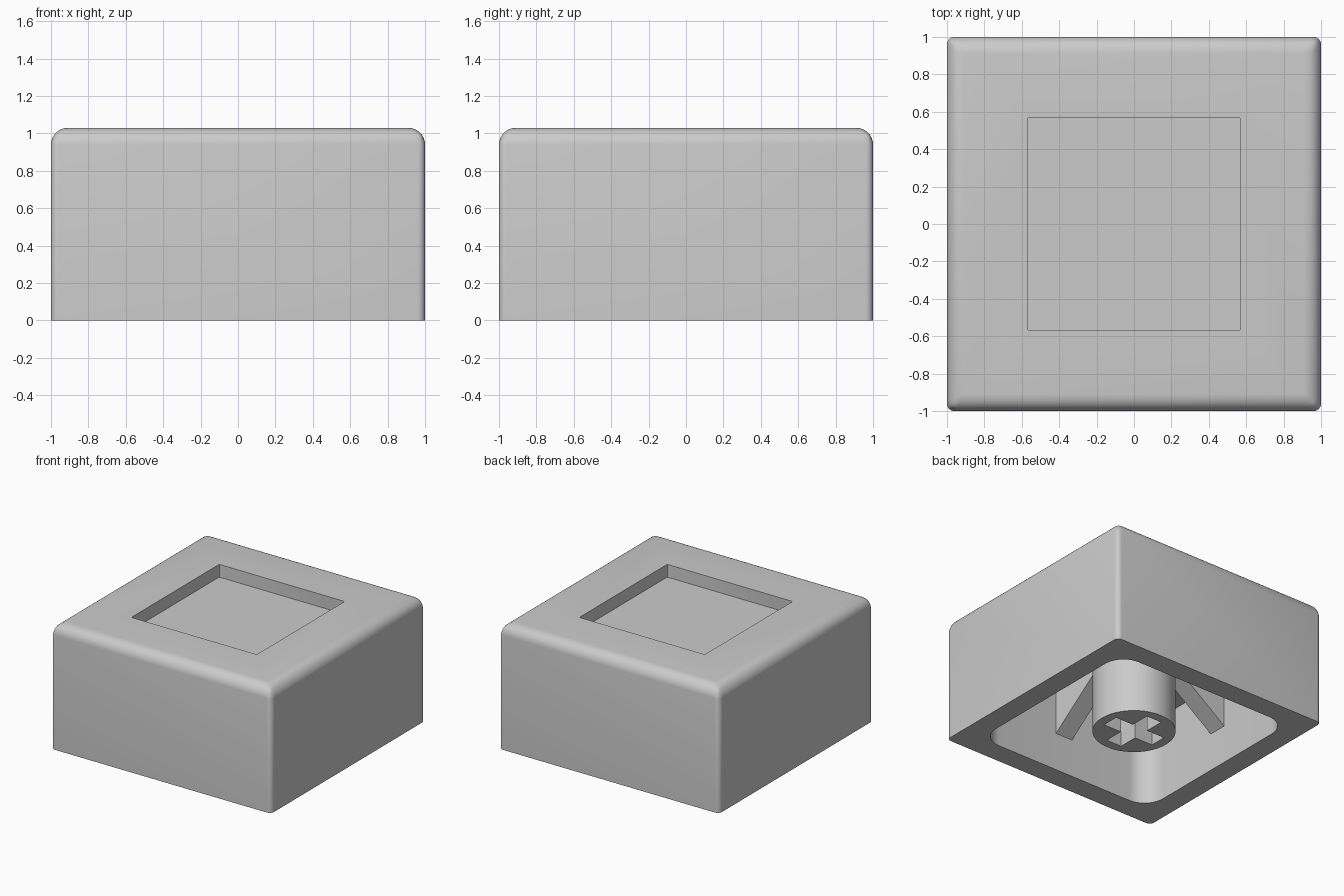
import bpy, bmesh, math
from mathutils import Matrix

if "Cube" in bpy.data.objects:
    bpy.data.objects.remove(bpy.data.objects["Cube"])

HEIGHT = 1.03
CEILING = 0.72
INNER = 0.82

grey = bpy.data.materials.new("light_grey")
grey.use_nodes = True
colour = (0.6, 0.6, 0.6, 1)
grey.diffuse_color = colour
grey.node_tree.nodes["Principled BSDF"].inputs["Base Color"].default_value = colour


def finish(name, bm):
    mesh = bpy.data.meshes.new(name)
    bmesh.ops.recalc_face_normals(bm, faces=bm.faces)
    bm.to_mesh(mesh)
    bm.free()
    mesh.materials.append(grey)
    obj = bpy.data.objects.new(name, mesh)
    bpy.context.collection.objects.link(obj)
    return obj


def box_mesh(half_x, half_y, low, high):
    bm = bmesh.new()
    bmesh.ops.create_cube(bm, size=2)
    for v in bm.verts:
        v.co.x *= half_x
        v.co.y *= half_y
        v.co.z = high if v.co.z > 0 else low
    return bm


def is_vertical(edge):
    return abs(edge.verts[0].co.z - edge.verts[1].co.z) > 0.01


def rounded_box(name, half, low, high, radius, segments):
    bm = box_mesh(half, half, low, high)
    bmesh.ops.bevel(bm, geom=[e for e in bm.edges if is_vertical(e)], offset=radius,
                    segments=segments, profile=0.5, affect='EDGES')
    return finish(name, bm)


def activate(obj):
    bpy.ops.object.select_all(action='DESELECT')
    obj.select_set(True)
    bpy.context.view_layer.objects.active = obj


def carve(target, cutter):
    cutter.hide_render = True
    mod = target.modifiers.new("carve", 'BOOLEAN')
    mod.operation = 'DIFFERENCE'
    mod.solver = 'EXACT'
    mod.object = cutter
    activate(target)
    bpy.ops.object.modifier_apply(modifier=mod.name)
    bpy.data.objects.remove(cutter)


def smooth(obj):
    activate(obj)
    bpy.ops.object.shade_smooth_by_angle(angle=math.radians(35))


# Outer shell: wide rounding on the top rim, tight rounding on the corners
bm = box_mesh(1, 1, 0, HEIGHT)
weight = bm.edges.layers.float.new("bevel_weight_edge")
for e in bm.edges:
    if is_vertical(e):
        e[weight] = 0.45
    elif e.verts[0].co.z > 0.5:
        e[weight] = 1.0
shell = finish("cap_shell", bm)
bevel = shell.modifiers.new("rim", 'BEVEL')
bevel.limit_method = 'WEIGHT'
bevel.width = 0.09
bevel.segments = 8
activate(shell)
bpy.ops.object.modifier_apply(modifier=bevel.name)

# Hollow underside and square recess in the top
carve(shell, rounded_box("cavity_cutter", INNER, -0.2, CEILING, 0.18, 10))
carve(shell, rounded_box("recess_cutter", 0.57, HEIGHT - 0.105, HEIGHT + 0.2, 0.01, 2))
smooth(shell)

# Central stem with a cross-shaped socket
bm = bmesh.new()
bmesh.ops.create_cone(bm, cap_ends=True, segments=64, radius1=0.313, radius2=0.313,
                      depth=CEILING + 0.02,
                      matrix=Matrix.Translation((0, 0, (CEILING + 0.02) / 2)))
stem = finish("stem", bm)
for hx, hy in ((0.235, 0.07), (0.07, 0.235)):
    carve(stem, finish("socket_cutter", box_mesh(hx, hy, -0.1, 0.45)))
smooth(stem)

# Four sloping ribs joining the stem to the walls
profile = [(0.28, CEILING + 0.02), (0.28, 0.71), (INNER + 0.02, 0.3), (INNER + 0.02, CEILING + 0.02)]
for i, side in enumerate(("left", "back", "right", "front")):
    bm = bmesh.new()
    face = bm.faces.new([bm.verts.new((x, -0.079, z)) for x, z in profile])
    grown = bmesh.ops.extrude_face_region(bm, geom=[face])["geom"]
    bmesh.ops.translate(bm, vec=(0, 0.158, 0),
                        verts=[g for g in grown if isinstance(g, bmesh.types.BMVert)])
    bmesh.ops.rotate(bm, verts=bm.verts, matrix=Matrix.Rotation(i * math.pi / 2, 3, 'Z'))
    finish(side + "_rib", bm)
